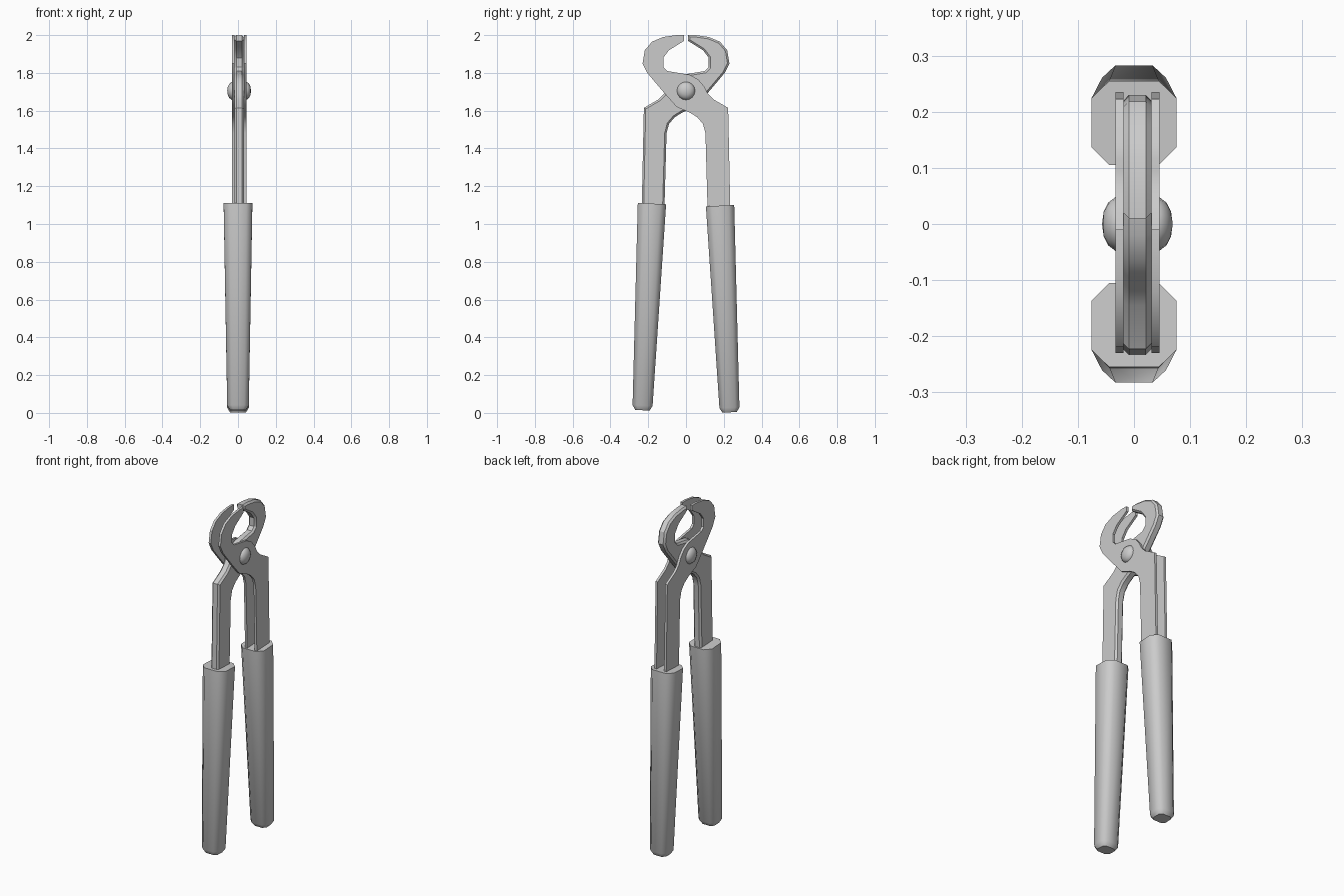
import bpy, bmesh, math
from mathutils import Matrix, Vector

if "Cube" in bpy.data.objects:
    bpy.data.objects.remove(bpy.data.objects["Cube"], do_unlink=True)

steel = bpy.data.materials.new("steel_grey")
steel.use_nodes = True
grey = (0.6, 0.6, 0.6, 1)
steel.diffuse_color = grey
steel.node_tree.nodes["Principled BSDF"].inputs["Base Color"].default_value = grey

MID = 0.006      # x of the pivot's middle plane
CORE = 0.025     # half thickness of the inner lever
OUTER = 0.039    # half thickness over both outer plates


def finish(name, bm, angle):
    bmesh.ops.recalc_face_normals(bm, faces=bm.faces)
    mesh = bpy.data.meshes.new(name)
    bm.to_mesh(mesh)
    bm.free()
    mesh.materials.append(steel)
    obj = bpy.data.objects.new(name, mesh)
    bpy.context.collection.objects.link(obj)
    bpy.ops.object.select_all(action="DESELECT")
    obj.select_set(True)
    bpy.context.view_layer.objects.active = obj
    bpy.ops.object.shade_smooth_by_angle(angle=math.radians(angle))
    return obj


# Lever outline (y, z): jaw on -y crossing the pivot to a handle on +y
LEVER = [(-.01, 2), (-.01, 1.97), (-.09, 1.92), (-.12, 1.88), (-.12, 1.83),
         (-.1, 1.81), (-.04, 1.8), (.02, 1.79), (.065, 1.765), (.095, 1.73),
         (.115, 1.69), (.145, 1.66), (.223, 1.615), (.235, 1.05), (.115, 1.05),
         (.103, 1.48), (.09, 1.53), (.06, 1.565), (.02, 1.59), (-.05, 1.62),
         (-.09, 1.665), (-.125, 1.705), (-.205, 1.8), (-.23, 1.85),
         (-.218, 1.92), (-.18, 1.965), (-.12, 1.99), (-.05, 2)]


def lever(name, x0, x1, flip=1, bevel=0):
    bm = bmesh.new()
    face = bm.faces.new([bm.verts.new((x0, y * flip, z)) for y, z in LEVER])
    ext = bmesh.ops.extrude_face_region(bm, geom=[face], use_keep_orig=True)
    moved = [v for v in ext["geom"] if isinstance(v, bmesh.types.BMVert)]
    bmesh.ops.translate(bm, verts=moved, vec=(x1 - x0, 0, 0))
    bmesh.ops.recalc_face_normals(bm, faces=bm.faces)
    if bevel:
        rims = [e for e in bm.edges
                if abs(e.verts[0].co.x - e.verts[1].co.x) < 1e-5]
        bmesh.ops.bevel(bm, geom=rims, offset=bevel, segments=1,
                        affect="EDGES", clamp_overlap=True)
    return finish(name, bm, 30)


lever("left_outer_plate", MID + CORE, MID + OUTER)
lever("right_outer_plate", MID - OUTER, MID - CORE)
lever("inner_lever", MID - CORE, MID + CORE, flip=-1, bevel=0.01)


# Tapered octagonal grips, leaning in towards the pivot
def octagon(rx, ry):
    k = 0.58
    return [(rx, ry * k), (rx * k, ry), (-rx * k, ry), (-rx, ry * k),
            (-rx, -ry * k), (-rx * k, -ry), (rx * k, -ry), (rx, -ry * k)]


def grip(name, side, base):
    bm = bmesh.new()
    tilt = (Matrix.Translation((0, side * 0.231, base))
            @ Matrix.Rotation(side * math.atan(0.051 / 1.1), 4, "X"))
    rings = []
    for rx, ry, t in [(.042, .038, 0), (.057, .053, .025), (.076, .075, 1.095)]:
        rings.append([bm.verts.new(tilt @ Vector((x, y, t)))
                      for x, y in octagon(rx, ry)])
    for low, high in zip(rings, rings[1:]):
        for i in range(8):
            j = (i + 1) % 8
            bm.faces.new((low[i], low[j], high[j], high[i]))
    bm.faces.new(rings[0])
    bm.faces.new(rings[-1])
    return finish(name, bm, 48)


grip("back_grip", 1, 0.003)
grip("front_grip", -1, 0.014)

# Rivet with a dome on each side
bm = bmesh.new()
dome = [(.063, 0), (.060, .022), (.052, .038), (.039, .048)]
profile = dome + [(-x, r) for x, r in reversed(dome)]
verts = [bm.verts.new((MID + x, r, 1.705)) for x, r in profile]
edges = [bm.edges.new(pair) for pair in zip(verts, verts[1:])]
bmesh.ops.spin(bm, geom=verts + edges, cent=(MID, 0, 1.705), axis=(1, 0, 0),
               angle=math.tau, steps=16)
bmesh.ops.remove_doubles(bm, verts=bm.verts, dist=1e-4)
finish("pivot_rivet", bm, 40)
